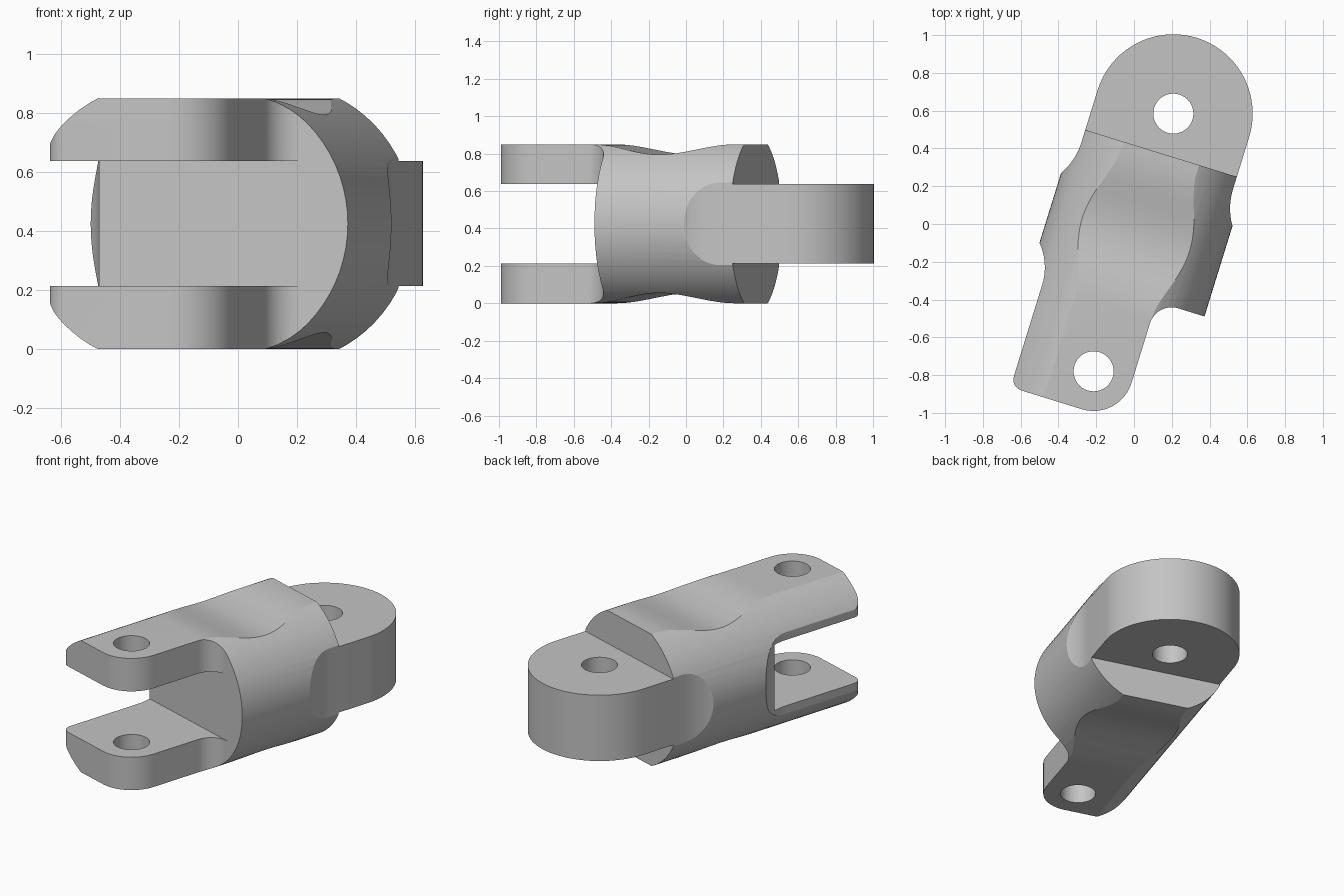
import bpy, bmesh
from math import sin, cos, pi, radians, sqrt
from mathutils import Matrix

cube = bpy.data.objects.get("Cube")
if cube:
    bpy.data.objects.remove(cube, do_unlink=True)

HEIGHT, MID, SLOT = 0.85, 0.425, 0.2125   # overall height, mid height, half tongue thickness
BODY_R, FRONT, BACK = 0.475, -0.357, 0.40  # round body radius and end planes
FORK_Y, TONGUE_Y = -0.808, 0.62            # pin hole centres


def arc(cx, cy, r, a, b, n=12):
    """Points on an arc from angle a to b in degrees."""
    return [(cx + r * cos(radians(a + (b - a) * i / n)),
             cy + r * sin(radians(a + (b - a) * i / n))) for i in range(n + 1)]


def prism(name, outline, to_point, depth_a, depth_b):
    """Closed outline extruded between two depths."""
    bm = bmesh.new()
    face = bm.faces.new([bm.verts.new(to_point(p, q, depth_a)) for p, q in outline])
    out = bmesh.ops.extrude_face_region(bm, geom=[face])
    move = [b - a for a, b in zip(to_point(0, 0, depth_a), to_point(0, 0, depth_b))]
    bmesh.ops.translate(bm, vec=move,
                        verts=[g for g in out["geom"] if isinstance(g, bmesh.types.BMVert)])
    bmesh.ops.recalc_face_normals(bm, faces=bm.faces)
    mesh = bpy.data.meshes.new(name)
    bm.to_mesh(mesh)
    bm.free()
    obj = bpy.data.objects.new(name, mesh)
    bpy.context.collection.objects.link(obj)
    return obj


def in_plan(p, q, d):
    return (p, q, d)


def in_side(p, q, d):
    return (d, p, q)


def in_section(p, q, d):
    return (p, d, q)


# Plan outline: tongue end, blends into the round body, offset fork
blend_r, blend_y = 0.342, 0.33
right_blend = arc(0.42 + blend_r, blend_y, blend_r, 227, 180)
left_blend = [(-x, y) for x, y in reversed(right_blend)]
plan = (arc(0, FORK_Y, 0.21, -90, 0)
        + arc(0.33, FRONT - 0.12, 0.12, 180, 90)
        + [(0.6, FRONT), (0.6, 0.0)]
        + right_blend
        + arc(0, TONGUE_Y, 0.42, 0, 180, 40)
        + left_blend
        + [(-0.6, 0.0), (-0.6, -0.2)]
        + arc(-0.3955 - 0.31, -0.45, 0.31, 55, 0)
        + arc(-0.3355, FORK_Y - 0.15, 0.06, 180, 270, 8))
link = prism("clevis_link", plan, in_plan, -0.1, 1.0)

# Side outline: waisted top and bottom, fork slot, thinner tongue
waist = []
for i in range(25):
    t = -1 + i / 12
    waist.append((-0.05 + 0.4 * t, 0.0275 * (1 + cos(pi * t))))
lower, upper = MID - SLOT, MID + SLOT
side = ([(-1.2, 0)] + waist + [(BACK, 0), (BACK, lower), (1.2, lower),
        (1.2, upper), (BACK, upper), (BACK, HEIGHT)]
        + [(y, HEIGHT - z) for y, z in reversed(waist)]
        + [(-1.2, HEIGHT), (-1.2, upper), (FRONT, upper), (FRONT, lower), (-1.2, lower)])
side_cutter = prism("side_profile_cutter", side, in_side, -0.8, 0.8)

# Round body section and pin holes
round_cutter = prism("round_section_cutter", arc(0, MID, BODY_R, 0, 360, 72)[:-1],
                     in_section, -1.3, 1.3)
holes = [prism("pin_hole_cutter", arc(0, y, 0.106, 0, 360, 40)[:-1], in_plan, -0.2, 1.1)
         for y in (FORK_Y, TONGUE_Y)]

cutters = [(side_cutter, 'INTERSECT'), (round_cutter, 'INTERSECT')]
cutters += [(h, 'DIFFERENCE') for h in holes]
for cutter, operation in cutters:
    cutter.hide_render = True
    mod = link.modifiers.new("cut", 'BOOLEAN')
    mod.operation = operation
    mod.solver = 'EXACT'
    mod.object = cutter

# Bake the cuts and drop the helpers
bpy.context.view_layer.update()
baked = bpy.data.meshes.new_from_object(
    link.evaluated_get(bpy.context.evaluated_depsgraph_get()))
link.modifiers.clear()
link.data = baked
for cutter, _ in cutters:
    bpy.data.objects.remove(cutter, do_unlink=True)

# Turn the link to its resting angle
baked.transform(Matrix.Translation((0.025, -0.008, 0)) @ Matrix.Rotation(radians(-17.2), 4, 'Z'))

# Plain grey metal
grey = bpy.data.materials.new("light_grey")
grey.use_nodes = True
colour = (0.55, 0.55, 0.55, 1)
grey.diffuse_color = colour
grey.node_tree.nodes["Principled BSDF"].inputs["Base Color"].default_value = colour
baked.materials.clear()
baked.materials.append(grey)

bpy.ops.object.select_all(action='DESELECT')
link.select_set(True)
bpy.context.view_layer.objects.active = link
bpy.ops.object.shade_smooth_by_angle(angle=radians(25))
